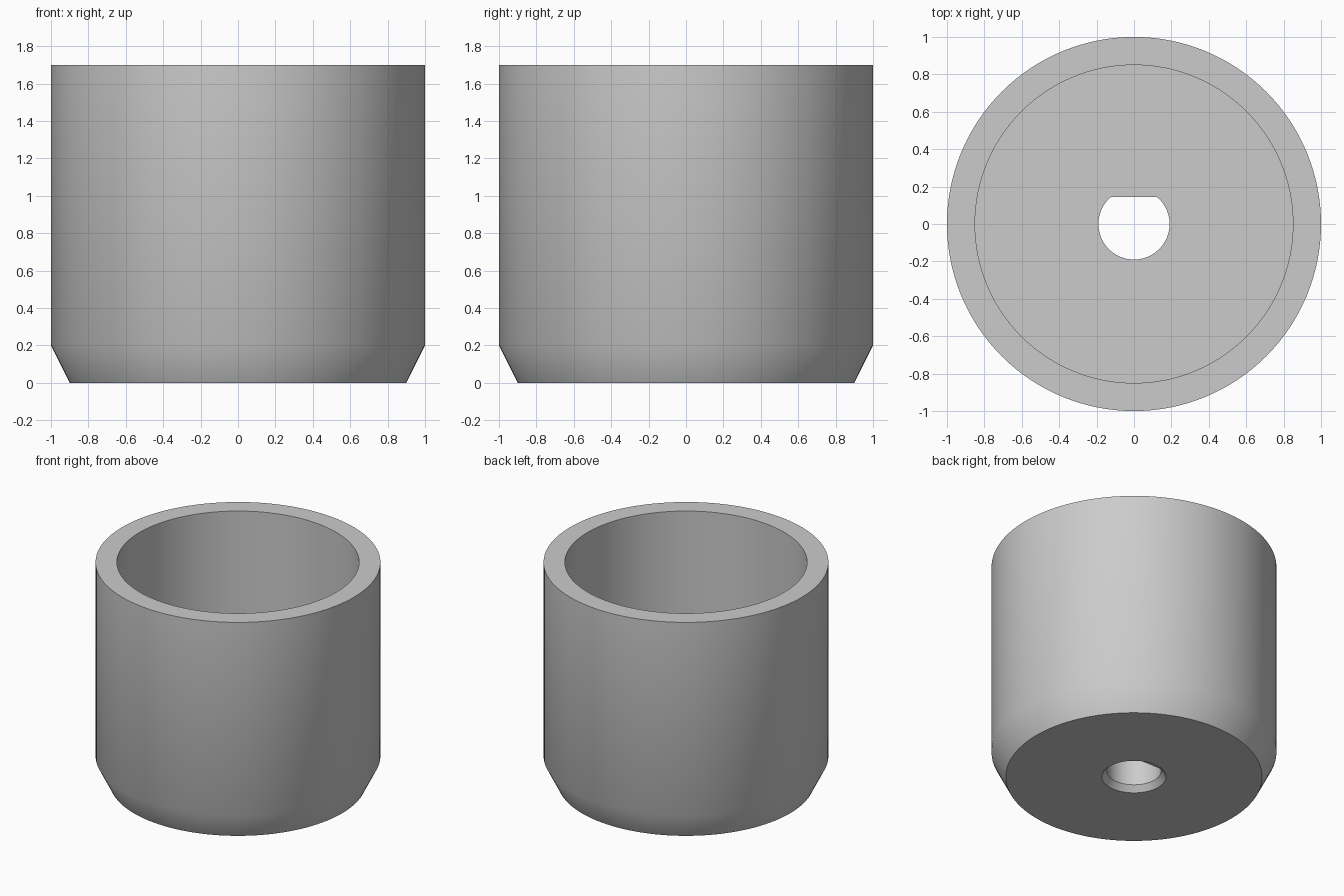
import bpy, bmesh, math

if "Cube" in bpy.data.objects:
    bpy.data.objects.remove(bpy.data.objects["Cube"], do_unlink=True)

SEGMENTS = 128
FLAT_Y = 0.145      # flat side of the shaft hole
FLOOR_Z = 0.3       # inner floor height

# Single grey material
grey = bpy.data.materials.new("plain_grey")
grey.use_nodes = True
colour = (0.6, 0.6, 0.6, 1)
grey.diffuse_color = colour
grey.node_tree.nodes["Principled BSDF"].inputs["Base Color"].default_value = colour

# Closed wall profile: radius, height, whether the ring has the flat side
profile = [
    (0.225, 0, False), (0.9, 0, False), (1, 0.2, False), (1, 1.7, False),
    (0.85, 1.7, False), (0.85, FLOOR_Z, False),
    (0.19, FLOOR_Z, True), (0.19, 0.045, True), (0.19, 0.045, False),
]


def ring(bm, radius, z, flat):
    verts = []
    for i in range(SEGMENTS):
        a = math.tau * i / SEGMENTS
        y = radius * math.sin(a)
        verts.append(bm.verts.new((radius * math.cos(a), min(y, FLAT_Y) if flat else y, z)))
    return verts


# Cup with a chamfered foot, countersunk hole and flat-sided bore
bm = bmesh.new()
rings = [ring(bm, *p) for p in profile]
for k, low in enumerate(rings):
    high = rings[(k + 1) % len(rings)]
    for i in range(SEGMENTS):
        j = (i + 1) % SEGMENTS
        bm.faces.new((low[i], low[j], high[j], high[i]))
bmesh.ops.remove_doubles(bm, verts=bm.verts, dist=0.00001)
bmesh.ops.recalc_face_normals(bm, faces=bm.faces)
mesh = bpy.data.meshes.new("cup_body")
bm.to_mesh(mesh)
bm.free()
mesh.materials.append(grey)

cup = bpy.data.objects.new("cup_body", mesh)
bpy.context.collection.objects.link(cup)
bpy.ops.object.select_all(action="DESELECT")
cup.select_set(True)
bpy.context.view_layer.objects.active = cup
bpy.ops.object.shade_smooth_by_angle(angle=math.radians(30))
